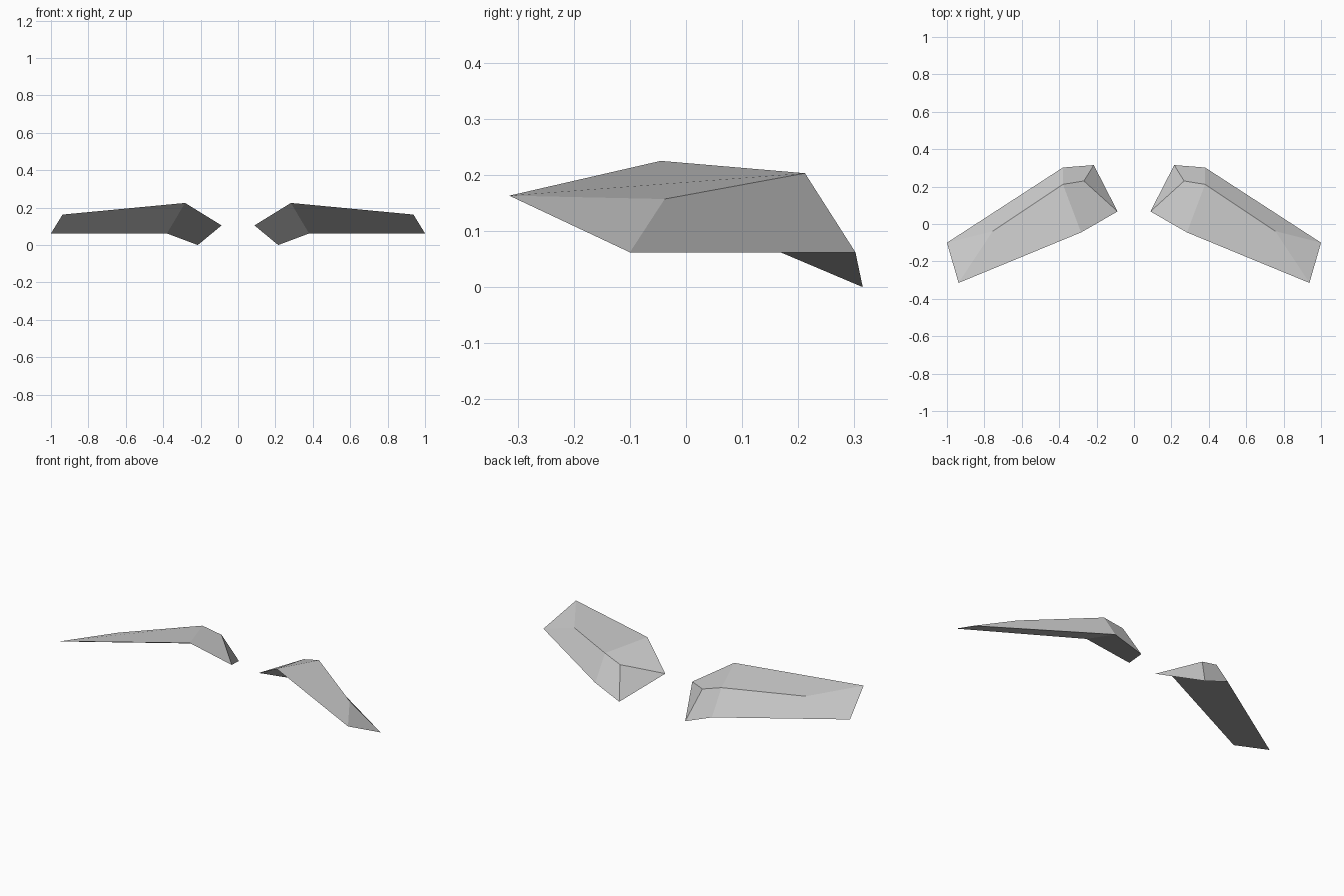
import bpy
import bmesh

if "Cube" in bpy.data.objects:
    bpy.data.objects.remove(bpy.data.objects["Cube"], do_unlink=True)

# Single light grey material
grey = bpy.data.materials.new("light grey")
grey.use_nodes = True
colour = (0.6, 0.6, 0.6, 1.0)
grey.diffuse_color = colour
grey.node_tree.nodes["Principled BSDF"].inputs["Base Color"].default_value = colour

# Corners of the left brow, named by place
corners = {
    "inner_back": (0.215, 0.315, 0.0),
    "bend_back": (0.38, 0.302, 0.062),
    "tip_back": (1.0, -0.10, 0.062),
    "tip_front": (0.938, -0.315, 0.163),
    "bend_front": (0.283, -0.045, 0.225),
    "inner_front": (0.088, 0.067, 0.105),
    "inner_ridge": (0.268, 0.23, 0.172),
    "bend_ridge": (0.38, 0.212, 0.203),
    "tip_ridge": (0.755, -0.038, 0.157),
}

panels = [
    # upper side, in front of the ridge
    ("inner_ridge", "bend_ridge", "bend_front", "inner_front"),
    ("bend_ridge", "tip_ridge", "tip_front", "bend_front"),
    # upper side, behind the ridge
    ("inner_back", "bend_back", "bend_ridge", "inner_ridge"),
    ("bend_back", "tip_back", "tip_ridge", "bend_ridge"),
    # pointed ends
    ("inner_back", "inner_ridge", "inner_front"),
    ("tip_ridge", "tip_back", "tip_front"),
    # underside
    ("inner_back", "inner_front", "bend_front", "bend_back"),
    ("bend_back", "bend_front", "tip_front", "tip_back"),
]


def build_brow(name, side):
    bm = bmesh.new()
    verts = {k: bm.verts.new((side * x, y, z)) for k, (x, y, z) in corners.items()}
    for panel in panels:
        bm.faces.new([verts[k] for k in panel])
    bmesh.ops.recalc_face_normals(bm, faces=bm.faces[:])
    mesh = bpy.data.meshes.new(name)
    bm.to_mesh(mesh)
    bm.free()
    mesh.materials.append(grey)
    obj = bpy.data.objects.new(name, mesh)
    bpy.context.collection.objects.link(obj)


# Mirrored pair
for name, side in (("left_brow", 1), ("right_brow", -1)):
    build_brow(name, side)
